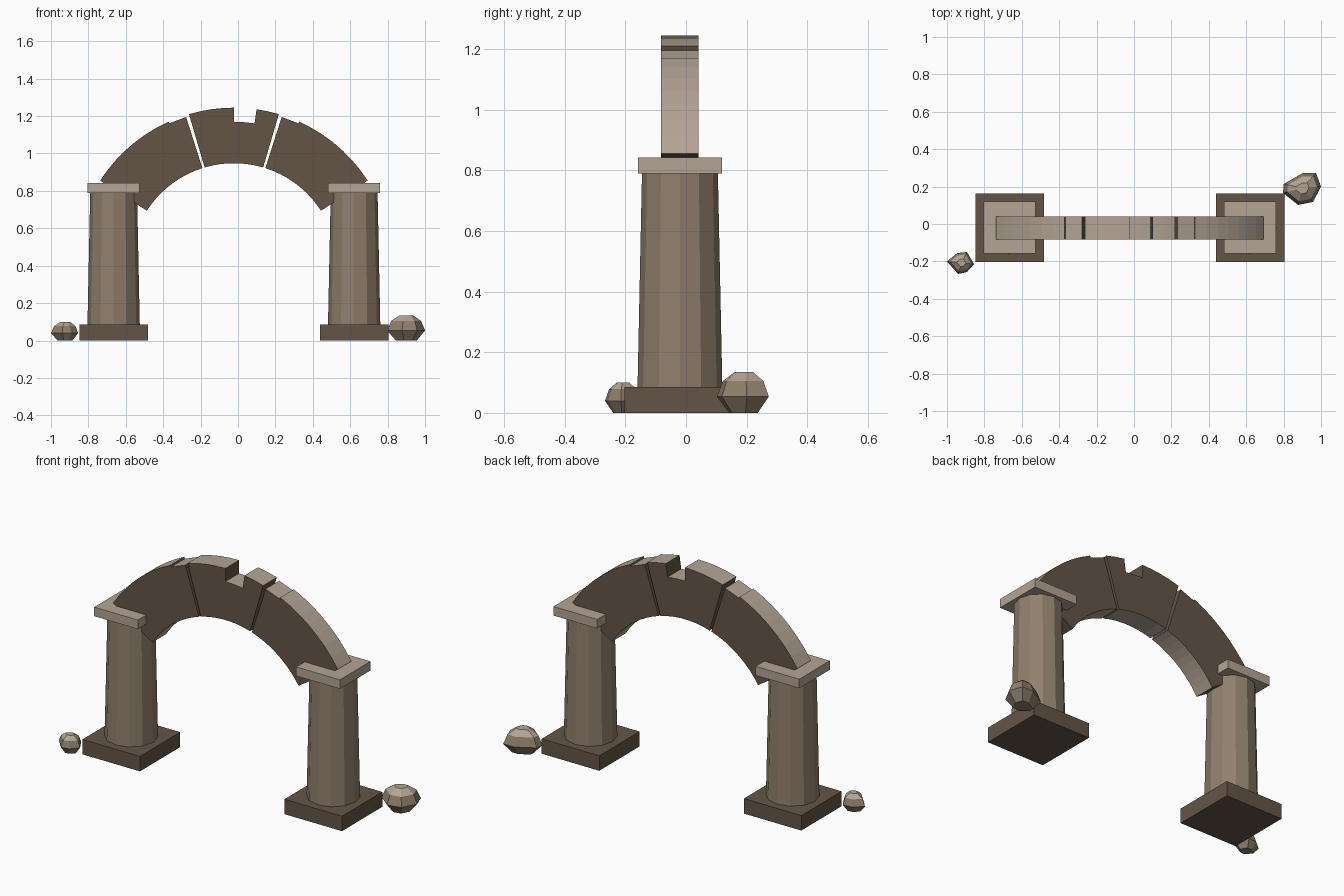
import bpy, bmesh, math
from mathutils import Vector

cube = bpy.data.objects.get("Cube")
if cube:
    bpy.data.objects.remove(cube, do_unlink=True)


def material(name, rgb):
    linear = [(c / 255) ** 2.2 for c in rgb] + [1.0]
    mat = bpy.data.materials.new(name)
    mat.use_nodes = True
    mat.diffuse_color = linear
    mat.node_tree.nodes["Principled BSDF"].inputs["Base Color"].default_value = linear
    return mat


DARK = material("dark_stone", (100, 86, 73))
MID = material("mid_stone", (143, 127, 108))
LIGHT = material("light_stone", (178, 163, 147))

CX, CY = -0.022, -0.02          # centre of the gateway
ARCH_Z = 0.394                  # centre height of the arch circles
INNER, OUTER = 0.554, 0.851


def finish(name, bm, *mats):
    bmesh.ops.recalc_face_normals(bm, faces=bm.faces[:])
    mesh = bpy.data.meshes.new(name)
    bm.to_mesh(mesh)
    bm.free()
    for mat in mats:
        mesh.materials.append(mat)
    obj = bpy.data.objects.new(name, mesh)
    bpy.context.collection.objects.link(obj)
    return obj


def loft(bm, rings):
    """Skin closed rings of points and cap both ends."""
    loops = [[bm.verts.new(p) for p in ring] for ring in rings]
    n = len(loops[0])
    for a, b in zip(loops, loops[1:]):
        for i in range(n):
            j = (i + 1) % n
            bm.faces.new((a[i], a[j], b[j], b[i]))
    bm.faces.new(loops[0][::-1])
    bm.faces.new(loops[-1])


def slab(name, x, half, z0, z1, mat):
    corners = [(-half, -half), (half, -half), (half, half), (-half, half)]
    bm = bmesh.new()
    loft(bm, [[(x + dx, CY + dy, z) for dx, dy in corners] for z in (z0, z1)])
    return finish(name, bm, mat)


def shaft(name, x):
    bm = bmesh.new()
    rings = []
    for r, z in ((0.14, 0.08), (0.125, 0.8)):
        rings.append([(x + r * math.cos(a), CY + r * math.sin(a), z)
                      for a in (math.tau * i / 12 for i in range(12))])
    loft(bm, rings)
    return finish(name, bm, MID)


def arc(a0, a1, radius):
    """Points along an arc; angles in degrees from the crown, positive to +x."""
    n = max(1, round(abs(a1 - a0) / 4.5))
    angles = [math.radians(a0 + (a1 - a0) * i / n) for i in range(n + 1)]
    return [(CX + radius * math.sin(a), ARCH_Z + radius * math.cos(a)) for a in angles]


def arch_block(name, spans):
    """Extrude a block whose outer edge follows spans of (start, end, radius)."""
    outline = [p for span in spans for p in arc(*span)]
    outline += arc(spans[-1][1], spans[0][0], INNER)
    bm = bmesh.new()
    loft(bm, [[(x, y, z) for x, z in outline] for y in (-0.083, 0.041)])
    obj = finish(name, bm, DARK, LIGHT)
    # curved faces are light, faces and joints stay dark
    for face in obj.data.polygons:
        radial = face.center - Vector((CX, face.center.y, ARCH_Z))
        if abs(face.normal.dot(radial.normalized())) > 0.9:
            face.material_index = 1
    return obj


def rock(name, outline, height):
    cx = sum(p[0] for p in outline) / len(outline)
    cy = sum(p[1] for p in outline) / len(outline)
    rings = [[(cx + (x - cx) * s, cy + (y - cy) * s, z * height) for x, y in outline]
             for s, z in ((0.55, 0), (1, 0.4), (0.78, 0.78), (0.35, 1))]
    bm = bmesh.new()
    loft(bm, rings)
    obj = finish(name, bm, MID, LIGHT)
    for face in obj.data.polygons:
        face.material_index = int(face.normal.z > 0.65)
    return obj


# Pillars
for side, sign in (("left", 1), ("right", -1)):
    px = CX + sign * 0.643
    slab(side + "_plinth", px, 0.183, 0, 0.086, DARK)
    shaft(side + "_column", px)
    slab(side + "_capital", px, 0.139, 0.79, 0.842, LIGHT)

# Arch stones, with a chip out of the keystone
arch_block("left_arch_stone", [(17.7, 24.2, OUTER - 0.01), (24.2, 57.2, OUTER)])
arch_block("right_arch_stone", [(-57.2, -24.2, OUTER), (-24.2, -17.7, OUTER - 0.01)])
arch_block("keystone", [(-16.4, 0, OUTER), (0, 8.2, 0.775), (8.2, 16.4, OUTER)])

# Loose rocks
rock("small_rock", [(-1, -0.2), (-0.945, -0.155), (-0.893, -0.15),
                    (-0.855, -0.215), (-0.893, -0.257), (-0.94, -0.267)], 0.1)
rock("large_rock", [(0.797, 0.166), (0.8, 0.214), (0.904, 0.273), (0.973, 0.273),
                    (1, 0.2), (0.957, 0.118), (0.877, 0.102)], 0.135)
